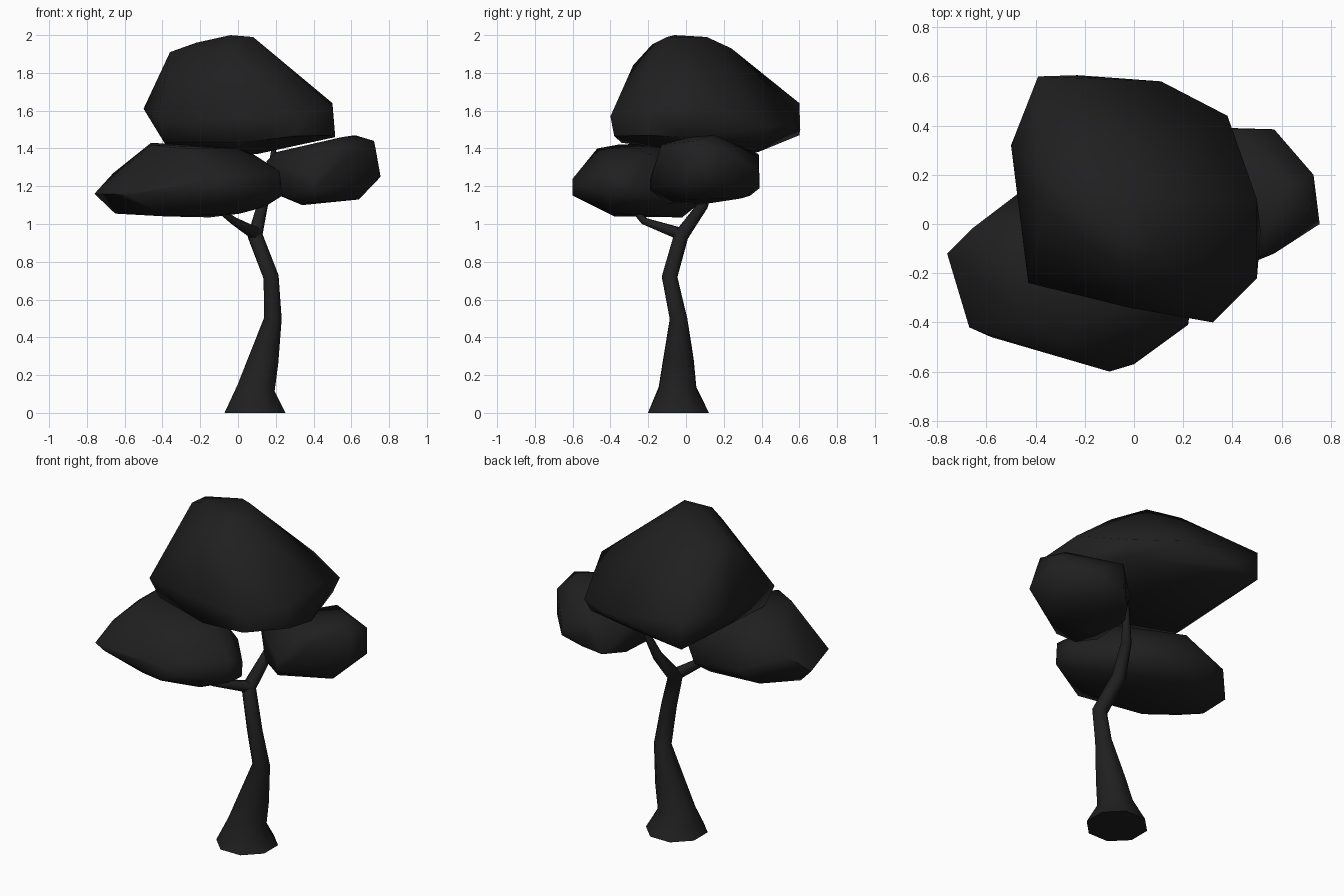
import bpy, bmesh, math
from mathutils import Vector

mat = bpy.data.materials.new("dark")
mat.diffuse_color = (0.014, 0.014, 0.015, 1)


def finish(name, bm, angle):
    bmesh.ops.recalc_face_normals(bm, faces=bm.faces[:])
    me = bpy.data.meshes.new(name)
    bm.to_mesh(me)
    bm.free()
    me.materials.append(mat)
    ob = bpy.data.objects.new(name, me)
    bpy.context.collection.objects.link(ob)
    bpy.ops.object.select_all(action='DESELECT')
    ob.select_set(True)
    bpy.context.view_layer.objects.active = ob
    bpy.ops.object.shade_smooth_by_angle(angle=math.radians(angle))


def limb(name, path, sides, flat_base=False):
    """Tapered tube through (x, y, z, radius) stations."""
    bm = bmesh.new()
    pts = [Vector(p[:3]) for p in path]
    rings = []
    for i, p in enumerate(pts):
        t = pts[min(i + 1, len(pts) - 1)] - pts[max(i - 1, 0)]
        up = Vector((0, 0, 1))
        q = up.rotation_difference(up if flat_base and i == 0 else t)
        rings.append([])
        for k in range(sides):
            a = 2 * math.pi * (k + 0.5) / sides
            off = Vector((math.cos(a), math.sin(a), 0)) * path[i][3]
            rings[-1].append(bm.verts.new(p + q @ off))
    for a, b in zip(rings, rings[1:]):
        for k in range(sides):
            n = (k + 1) % sides
            bm.faces.new((a[k], a[n], b[n], b[k]))
    bm.faces.new(rings[0])
    bm.faces.new(rings[-1])
    finish(name, bm, 65)


def canopy(name, points):
    """Faceted leaf mass: hull around a few corner points."""
    bm = bmesh.new()
    for p in points:
        bm.verts.new(p)
    bmesh.ops.convex_hull(bm, input=bm.verts[:])
    loose = [v for v in bm.verts if not v.link_faces]
    bmesh.ops.delete(bm, geom=loose, context='VERTS')
    bmesh.ops.dissolve_limit(bm, angle_limit=math.radians(4),
                             verts=bm.verts[:], edges=bm.edges[:])
    finish(name, bm, 60)


# Trunk, running on into the upper branch
limb("trunk", [(.09, -.04, 0, .175), (.095, -.045, .13, .108), (.135, -.04, .28, .087),
               (.185, -.04, .5, .05), (.175, -.087, .72, .044), (.09, -.025, .94, .042),
               (.13, .09, 1.1, .03), (.165, .13, 1.22, .022), (.197, .16, 1.45, .011)], 8, True)

# Side branch
limb("side_branch", [(.1, -.02, .945, .036), (-.02, -.22, 1.015, .021),
                     (-.12, -.29, 1.09, .015), (-.2, -.3, 1.2, .01)], 6)

# Upper canopy: crown, widest rim, underside
canopy("upper_canopy", [
    (-.36, .07, 1.91), (-.36, .2, 1.9), (-.22, .04, 1.96), (-.04, -.06, 2), (.08, -.1, 1.99),
    (0, .11, 1.99), (-.14, .24, 1.93), (-.05, -.18, 1.95), (-.05, -.28, 1.84),
    (-.39, .6, 1.64), (-.39, .6, 1.47), (-.23, .605, 1.5), (.11, .58, 1.54), (.38, .44, 1.51),
    (.5, .1, 1.64), (.5, -.22, 1.62), (.515, -.03, 1.46), (.48, -.2, 1.47), (.32, -.4, 1.57),
    (.3, -.38, 1.465), (0, -.34, 1.43), (-.02, -.34, 1.6), (-.43, -.24, 1.55), (-.5, .32, 1.61),
    (-.39, -.2, 1.43), (.1, .1, 1.37), (-.3, .15, 1.38), (.1, .38, 1.38), (.36, .4, 1.43)])

# Left canopy
canopy("left_canopy", [
    (-.46, -.36, 1.42), (-.46, -.12, 1.43), (-.36, .02, 1.36), (0, -.25, 1.4), (.08, -.2, 1.37),
    (-.3, -.47, 1.4), (-.66, -.02, 1.27), (-.45, .14, 1.18), (0, 0, 1.2),
    (-.76, -.12, 1.16), (-.67, -.42, 1.16), (-.58, -.46, 1.15), (-.1, -.6, 1.24),
    (-.1, -.6, 1.15), (0, -.57, 1.2), (.22, -.4, 1.28), (.22, -.27, 1.22),
    (.22, -.41, 1.15), (.235, -.3, 1.15), (-.65, -.18, 1.055), (-.38, -.38, 1.04),
    (.01, -.38, 1.055), (.14, -.3, 1.09), (-.15, -.02, 1.035), (-.1, .06, 1.1), (-.52, .03, 1.08)])

# Right canopy
canopy("right_canopy", [
    (.62, .15, 1.47), (.55, .02, 1.46), (.72, .05, 1.44), (.73, .2, 1.39), (.52, -.13, 1.42),
    (.4, .385, 1.37), (.57, .385, 1.28), (.57, .385, 1.22), (.4, .39, 1.19), (.33, .34, 1.15),
    (.755, 0, 1.25), (.73, .2, 1.23), (.57, -.12, 1.36), (.4, -.19, 1.24), (.4, -.19, 1.18),
    (.15, 0, 1.33), (.2, .05, 1.38), (.2, .2, 1.33), (.22, -.05, 1.15), (.25, .22, 1.14),
    (.34, -.1, 1.11), (.34, .06, 1.1), (.64, 0, 1.13), (.5, .29, 1.135)])
